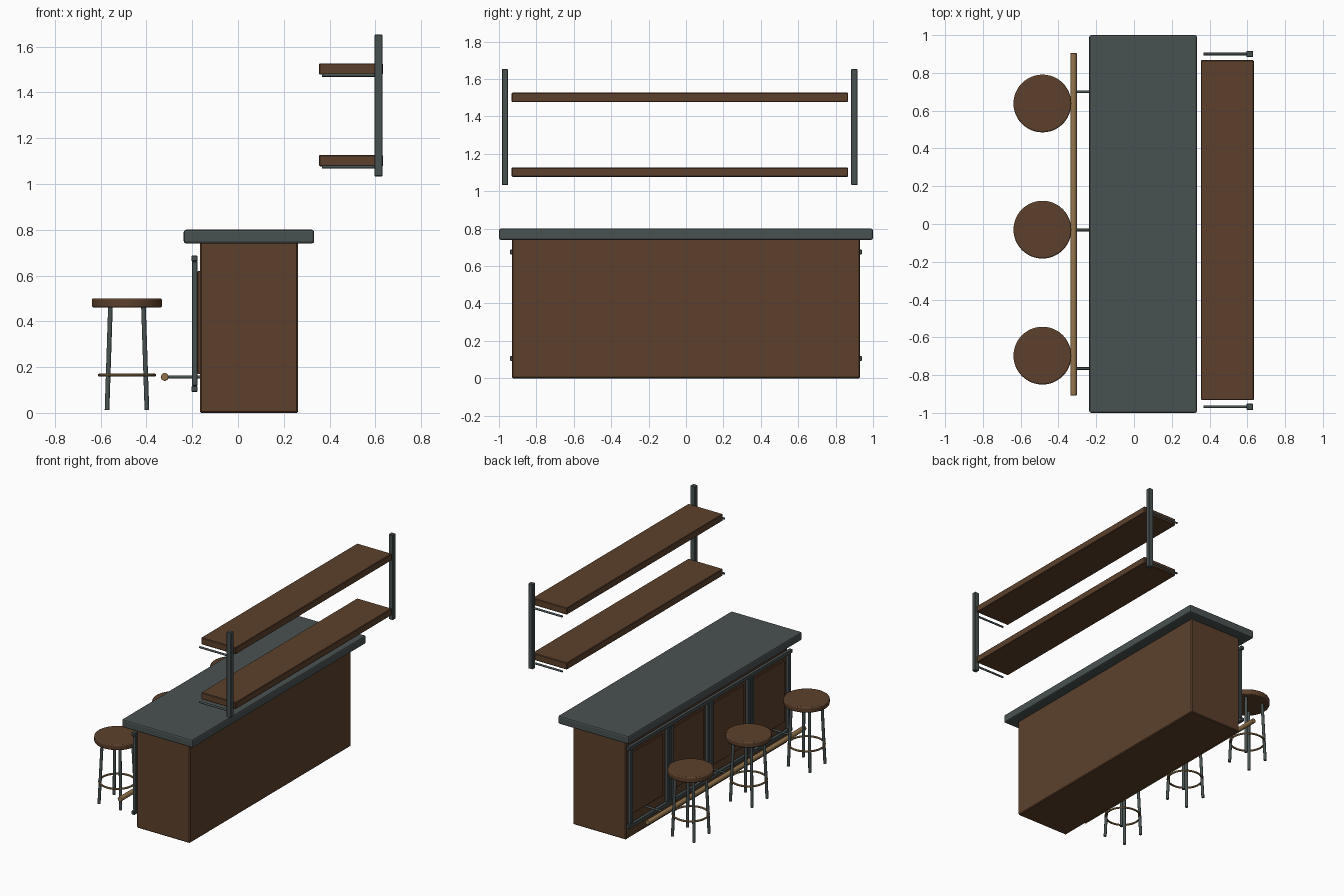
import bpy, math
from mathutils import Vector

if "Cube" in bpy.data.objects:
    bpy.data.objects.remove(bpy.data.objects["Cube"])


def material(name, rgb):
    m = bpy.data.materials.new(name)
    m.diffuse_color = (*rgb, 1)
    m.use_nodes = True
    m.node_tree.nodes["Principled BSDF"].inputs["Base Color"].default_value = m.diffuse_color
    return m


WOOD = material("dark wood", (0.107, 0.051, 0.025))
SLATE = material("slate metal", (0.066, 0.085, 0.083))
BRASS = material("brass", (0.29, 0.175, 0.07))


def finish(name, mat, bevel=0, segments=1, smooth=False):
    ob = bpy.context.object
    ob.name = name
    ob.data.materials.append(mat)
    if bevel:
        mod = ob.modifiers.new("soft edges", "BEVEL")
        mod.width, mod.segments = bevel, segments
        mod.limit_method, mod.angle_limit = "ANGLE", math.radians(40)
    if smooth:
        bpy.ops.object.shade_smooth_by_angle(angle=math.radians(35))
    return ob


def box(name, lo, hi, mat, bevel=0, segments=1):
    lo, hi = Vector(lo), Vector(hi)
    bpy.ops.mesh.primitive_cube_add(size=1, location=(lo + hi) / 2)
    bpy.context.object.scale = hi - lo
    bpy.ops.object.transform_apply(location=False, rotation=False, scale=True)
    return finish(name, mat, bevel, segments)


def rod(name, a, b, r, mat, sides=16, bevel=0):
    a, b = Vector(a), Vector(b)
    d = b - a
    bpy.ops.mesh.primitive_cylinder_add(vertices=sides, radius=r, depth=d.length,
                                        location=(a + b) / 2,
                                        rotation=d.to_track_quat("Z", "Y").to_euler())
    return finish(name, mat, bevel, 2, True)


# Counter
box("counter_body", (-0.166, -0.93, 0), (0.262, 0.93, 0.745), WOOD, 0.006)
box("counter_top", (-0.237, -1, 0.74), (0.333, 1, 0.80), SLATE, 0.01, 2)

# Four panels on the customer side, each with its own metal frame
for i in range(4):
    c = (i - 1.5) * 0.465
    box("front_panel", (-0.177, c - 0.185, 0.17), (-0.16, c + 0.185, 0.62), WOOD, 0.003)
    for z in (0.105, 0.675):
        box("frame_bar", (-0.203, c - 0.2425, z - 0.013), (-0.177, c + 0.2425, z + 0.013), SLATE, 0.003)
    for s in (-1, 1):
        y = c + s * 0.2125
        box("frame_post", (-0.202, y - 0.013, 0.118), (-0.176, y + 0.013, 0.662), SLATE, 0.003)

# Foot rail and its brackets
rod("foot_rail", (-0.32, -0.907, 0.157), (-0.32, 0.905, 0.157), 0.017, BRASS, 20, 0.003)
for y in (-0.765, -0.032, 0.70):
    rod("rail_bracket", (-0.32, y, 0.157), (-0.165, y, 0.157), 0.007, SLATE, 12)

# Bar stools
for sy in (-0.697, -0.03, 0.638):
    sx = -0.485
    bpy.ops.mesh.primitive_cylinder_add(vertices=48, radius=0.153, depth=0.04, location=(sx, sy, 0.48))
    finish("stool_seat", WOOD, 0.007, 2, True)
    for i in (-1, 1):
        for j in (-1, 1):
            rod("stool_leg", (sx + i * 0.087, sy + j * 0.087, 0.013),
                (sx + i * 0.072, sy + j * 0.072, 0.47), 0.0105, SLATE, 12)
    bpy.ops.mesh.primitive_torus_add(major_segments=48, minor_segments=10, major_radius=0.12,
                                     minor_radius=0.007, location=(sx, sy, 0.165))
    finish("stool_foot_ring", BRASS, smooth=True)

# Back shelves, uprights and support rods
for z in (1.077, 1.477):
    box("shelf", (0.354, -0.932, z), (0.634, 0.867, z + 0.05), WOOD, 0.004)
for y in (-0.968, 0.90):
    box("shelf_upright", (0.596, y - 0.017, 1.033), (0.631, y + 0.017, 1.653), SLATE, 0.003)
    for z in (1.075, 1.475):
        rod("shelf_support", (0.367, y, z), (0.61, y, z), 0.007, SLATE, 12)
